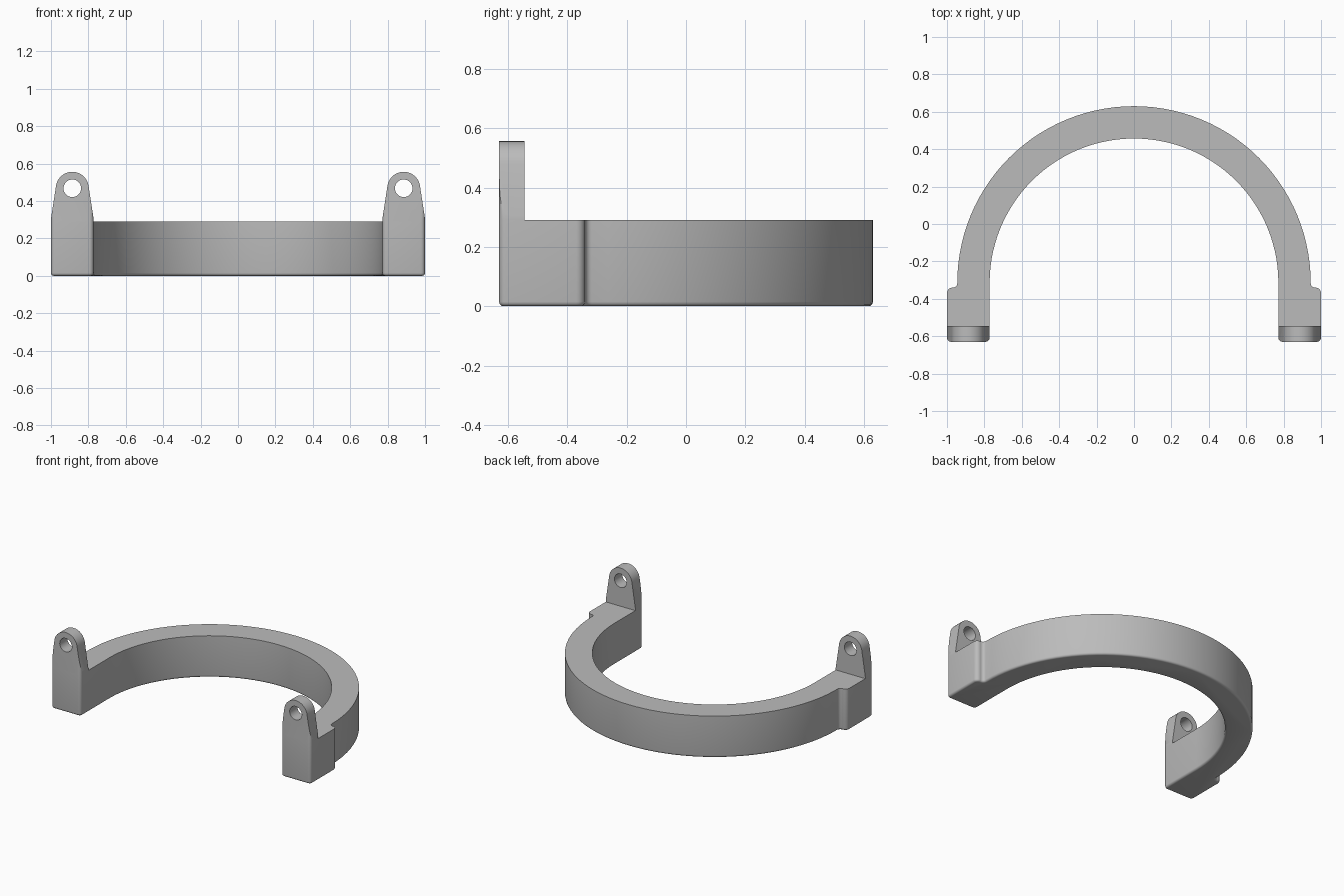
import bpy, bmesh, math
from mathutils import Vector

old = bpy.data.objects.get("Cube")
if old:
    bpy.data.objects.remove(old, do_unlink=True)

R_OUT, R_IN, ARC_Y = 0.945, 0.772, -0.315
FRONT, STEP, LUG_BACK = -0.63, -0.34, -0.545
BODY_H, LUG_X, HOLE_Z = 0.29, 0.886, 0.468

grey = bpy.data.materials.new("plain_grey")
grey.use_nodes = True
colour = (0.50, 0.50, 0.50, 1)
grey.diffuse_color = colour
grey.node_tree.nodes["Principled BSDF"].inputs["Base Color"].default_value = colour


def arc(cx, cy, r, start, end, n):
    angles = [math.radians(start + (end - start) * i / n) for i in range(n + 1)]
    return [(cx + r * math.cos(a), cy + r * math.sin(a)) for a in angles]


def prism(name, points, depth_axis, start, end, bevel=0):
    """Extrude an outline along y or z, rounding its starting rim if asked."""
    bm = bmesh.new()
    if depth_axis == "z":
        place = lambda p, d: Vector((p[0], p[1], d))
    else:
        place = lambda p, d: Vector((p[0], d, p[1]))
    low = [bm.verts.new(place(p, start)) for p in points]
    base = bm.faces.new(low)
    rim = list(base.edges)
    high = [bm.verts.new(place(p, end)) for p in points]
    bm.faces.new(high)
    for i in range(len(points)):
        j = (i + 1) % len(points)
        bm.faces.new((low[i], low[j], high[j], high[i]))
    bmesh.ops.recalc_face_normals(bm, faces=bm.faces)
    if bevel:
        bmesh.ops.bevel(bm, geom=rim, offset=bevel, segments=4,
                        profile=0.5, affect="EDGES")
    mesh = bpy.data.meshes.new(name)
    bm.to_mesh(mesh)
    bm.free()
    mesh.materials.append(grey)
    obj = bpy.data.objects.new(name, mesh)
    bpy.context.collection.objects.link(obj)
    return obj


def boolean(obj, cutter, operation):
    mod = obj.modifiers.new(operation.title(), "BOOLEAN")
    mod.operation, mod.object, mod.solver = operation, cutter, "EXACT"
    bpy.context.view_layer.update()
    graph = bpy.context.evaluated_depsgraph_get()
    result = bpy.data.meshes.new_from_object(obj.evaluated_get(graph))
    obj.modifiers.clear()
    obj.data = result
    bpy.data.objects.remove(cutter, do_unlink=True)


def smooth(obj):
    bpy.ops.object.select_all(action="DESELECT")
    obj.select_set(True)
    bpy.context.view_layer.objects.active = obj
    bpy.ops.object.shade_smooth_by_angle(angle=math.radians(30))


# Outline of one end block, from its inner front corner round to the step
c = 0.022
front_corners = (arc(R_IN + c, FRONT + c, c, 180, 270, 5)
                 + arc(1 - c, FRONT + c, c, 270, 360, 5))
end_block = (front_corners
             + arc(1 - 0.03, STEP - 0.03, 0.03, 0, 90, 6)
             + arc(R_OUT + c, STEP + c, c, 270, 180, 5))
mirrored = [(-x, y) for x, y in reversed(end_block)]

# Horseshoe body with both end blocks and a rounded bottom rim
outline = (end_block + arc(0, ARC_Y, R_OUT, 0, 180, 56)[1:-1]
           + mirrored + arc(0, ARC_Y, R_IN, 180, 0, 56))
smooth(prism("horseshoe_body", outline, "z", 0, BODY_H, 0.015))

# Tapered lug with a pin hole standing on each end block
for side, name in ((1, "left_lug"), (-1, "right_lug")):
    tapered = ([(R_IN, BODY_H), (1, BODY_H), (1, 0.305)]
               + arc(LUG_X, HOLE_Z, 0.088, 8, 172, 24) + [(R_IN, 0.305)])
    lug = prism(name, [(side * x, z) for x, z in tapered], "y", FRONT, LUG_BACK)
    footprint = front_corners + [(1, -0.5), (R_IN, -0.5)]
    limit = prism("lug_limit", [(side * x, y) for x, y in footprint], "z", 0.2, 0.7)
    boolean(lug, limit, "INTERSECT")
    hole = prism("pin_hole", arc(side * LUG_X, HOLE_Z, 0.047, 0, 360, 32)[:-1],
                 "y", -0.8, -0.4)
    boolean(lug, hole, "DIFFERENCE")
    smooth(lug)
